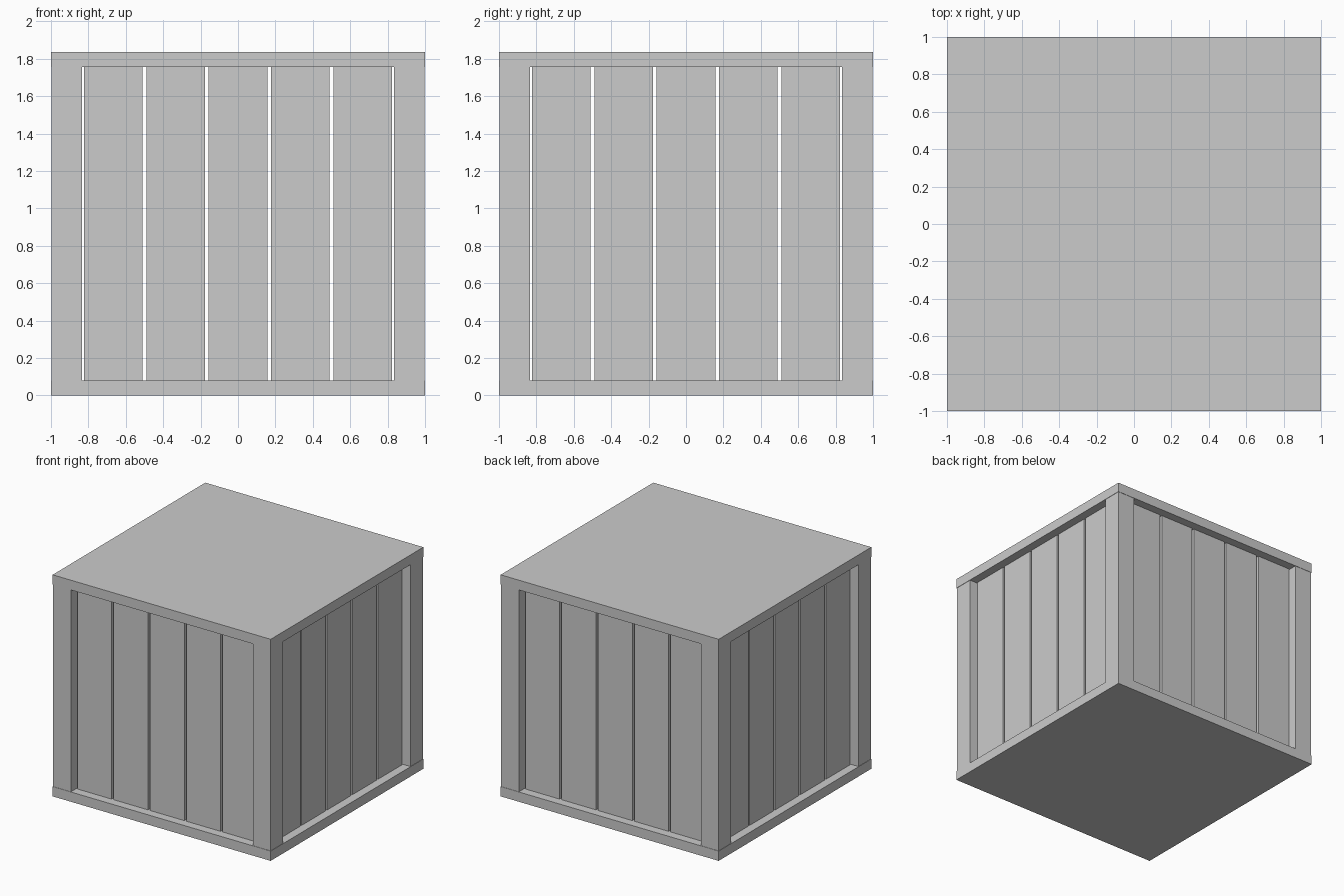
import bpy
from math import pi
from mathutils import Matrix

if "Cube" in bpy.data.objects:
    bpy.data.objects.remove(bpy.data.objects["Cube"])

H, T = 1.837, 0.081       # total height, slab thickness
OUT, INN = 0.997, 0.834   # post outer and inner faces


def box(name, lo, hi, turn=0.0):
    """Axis-aligned box from corner to corner, then turned about the z axis."""
    bpy.ops.mesh.primitive_cube_add(size=1)
    ob = bpy.context.object
    ob.name = name
    size = [b - a for a, b in zip(lo, hi)]
    mid = [(a + b) / 2 for a, b in zip(lo, hi)]
    ob.data.transform(Matrix.Rotation(turn, 4, 'Z') @ Matrix.Translation(mid)
                      @ Matrix.Diagonal((*size, 1)))
    return ob


# bottom and top slabs
box("bottom_slab", (-1, -1, 0), (1, 1, T))
box("top_slab", (-1, -1, H - T), (1, 1, H))

# one corner post and five recessed planks per side
for i, side in enumerate(("front", "right", "back", "left")):
    turn = i * pi / 2
    box(f"corner_post_{side}", (-OUT, -OUT, T), (-INN, -INN, H - T), turn)
    for k in range(5):
        x = (k - 2) / 3
        box(f"{side}_plank_{k + 1}", (x - 0.157, -0.928, T),
            (x + 0.157, -0.845, H - T), turn)
